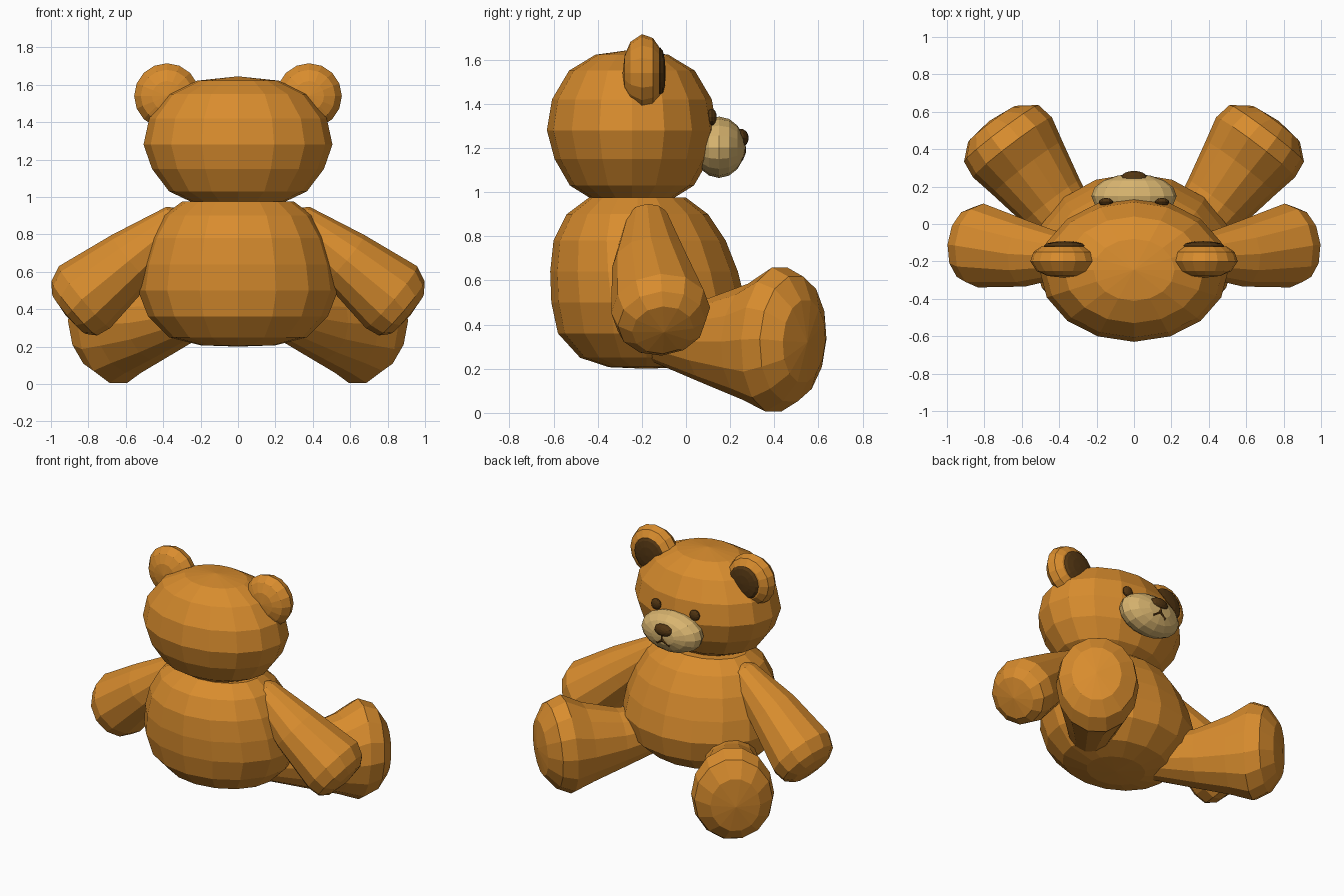
import bpy, bmesh, math
from mathutils import Vector

if "Cube" in bpy.data.objects:
    bpy.data.objects.remove(bpy.data.objects["Cube"])


def material(name, rgb):
    m = bpy.data.materials.new(name)
    m.diffuse_color = (*rgb, 1)
    m.use_nodes = True
    m.node_tree.nodes["Principled BSDF"].inputs["Base Color"].default_value = m.diffuse_color
    return m


FUR = material("honey_fur", (0.69, 0.264, 0.027))
TAN = material("tan_muzzle", (0.69, 0.46, 0.16))
DARK = material("dark_brown", (0.085, 0.036, 0.006))


def loft(name, rings, u, v, mat, n=16, turn=0.0):
    """Skin elliptical rings (centre, radius_u, radius_v); zero radius makes a pole."""
    u, v = Vector(u).normalized(), Vector(v).normalized()
    bm = bmesh.new()
    loops = []
    for c, ru, rv in rings:
        c = Vector(c)
        if ru == 0:
            loops.append([bm.verts.new(c)] * n)
        else:
            loops.append([bm.verts.new(c + u * ru * math.cos(a) + v * rv * math.sin(a))
                          for a in (2 * math.pi * i / n + turn for i in range(n))])
    for a, b in zip(loops, loops[1:]):
        for i in range(n):
            j = (i + 1) % n
            quad = list(dict.fromkeys((a[i], a[j], b[j], b[i])))
            bm.faces.new(quad)
    for end in (loops[0], loops[-1]):
        if end[0] is not end[1]:
            bm.faces.new(end)
    bmesh.ops.recalc_face_normals(bm, faces=bm.faces)
    me = bpy.data.meshes.new(name)
    bm.to_mesh(me)
    bm.free()
    me.materials.append(mat)
    ob = bpy.data.objects.new(name, me)
    bpy.context.collection.objects.link(ob)
    return ob


def ellipsoid(name, c, r, mat, n=12, m=8):
    rings = []
    for k in range(m + 1):
        a = math.pi * k / m
        s = 0 if k in (0, m) else math.sin(a)
        rings.append(((c[0], c[1] - r[1] * math.cos(a), c[2]), r[0] * s, r[2] * s))
    return loft(name, rings, (1, 0, 0), (0, 0, 1), mat, n)


def limb(name, s, rings, u, n=12):
    """Limb along its ring centres; s = -1 mirrors it. u is the width direction."""
    axis = Vector(rings[-1][0]) - Vector(rings[0][0])
    u = Vector(u)
    u = u - axis * (u.dot(axis) / axis.length_squared)
    v = axis.cross(u)
    flip = lambda p: (p[0] * s, p[1], p[2])
    return loft(name, [(flip(c), a, b) for c, a, b in rings], flip(u), flip(v), FUR, n)


# Body: centre y, radius x, radius y per height
body = [(0.2, -0.18, 0, 0), (0.207, -0.18, 0.2, 0.17), (0.25, -0.18, 0.37, 0.3),
        (0.36, -0.17, 0.48, 0.41), (0.5, -0.17, 0.535, 0.44), (0.64, -0.19, 0.515, 0.425),
        (0.78, -0.21, 0.47, 0.39), (0.9, -0.22, 0.4, 0.32), (0.975, -0.22, 0.3, 0.22)]
loft("body", [((0, y, z), a, b) for z, y, a, b in body], (1, 0, 0), (0, 1, 0), FUR)

# Head: radius fraction per height
head = [(0.975, 0.5), (1.03, 0.73), (1.15, 0.91), (1.28, 1), (1.42, 0.94),
        (1.55, 0.74), (1.622, 0.43), (1.645, 0)]
loft("head", [((0, -0.245, z), 0.505 * f, 0.385 * f) for z, f in head],
     (1, 0, 0), (0, 1, 0), FUR)

# Face
ellipsoid("muzzle", (0, 0.15, 1.203), (0.228, 0.118, 0.139), TAN, 16)
ellipsoid("nose", (0, 0.247, 1.245), (0.07, 0.037, 0.042), DARK)


def stroke(name, p, q):
    d = Vector(q) - Vector(p)
    loft(name, [(p, 0.01, 0.01), (q, 0.01, 0.01)], (0, 1, 0), d.cross((0, 1, 0)), DARK, 6)


stroke("mouth_middle", (0, 0.26, 1.22), (0, 0.262, 1.178))

for s, side in ((-1, "left"), (1, "right")):
    stroke("mouth_" + side, (0, 0.262, 1.18), (s * 0.05, 0.249, 1.148))
    ellipsoid("eye_" + side, (s * 0.15, 0.117, 1.34), (0.038, 0.022, 0.038), DARK)

    # Ears: rounded discs with a dark inner pad
    ear = [(-0.287, 0), (-0.278, 0.08), (-0.252, 0.14), (-0.2, 0.175),
           (-0.15, 0.158), (-0.12, 0.115), (-0.115, 0)]
    loft("ear_" + side, [((s * 0.38, y, 1.54), r, r) for y, r in ear],
         (1, 0, 0), (0, 0, 1), FUR)
    ellipsoid("inner_ear_" + side, (s * 0.37, -0.117, 1.54), (0.113, 0.025, 0.115), DARK, 16, 6)

    # Arms: taper from the shoulder to a blunt paw
    limb("arm_" + side, s, [((0.27, -0.175, 0.91), 0.04, 0.04),
                            ((0.32, -0.175, 0.87), 0.1, 0.1),
                            ((0.57, -0.16, 0.67), 0.175, 0.165),
                            ((0.82, -0.115, 0.465), 0.225, 0.215),
                            ((0.875, -0.11, 0.405), 0.2, 0.19),
                            ((0.905, -0.105, 0.375), 0.14, 0.14),
                            ((0.92, -0.1, 0.365), 0, 0)], (0, 1, 0))

    # Legs: flare out to a tall oval foot
    limb("leg_" + side, s, [((0.22, -0.18, 0.37), 0.13, 0.12),
                            ((0.44, 0.12, 0.325), 0.19, 0.2),
                            ((0.57, 0.3, 0.322), 0.235, 0.27),
                            ((0.65, 0.41, 0.332), 0.265, 0.335),
                            ((0.71, 0.485, 0.335), 0.25, 0.29),
                            ((0.76, 0.535, 0.325), 0.16, 0.19),
                            ((0.775, 0.55, 0.32), 0, 0)], (-0.81, 0.59, 0), 14)
